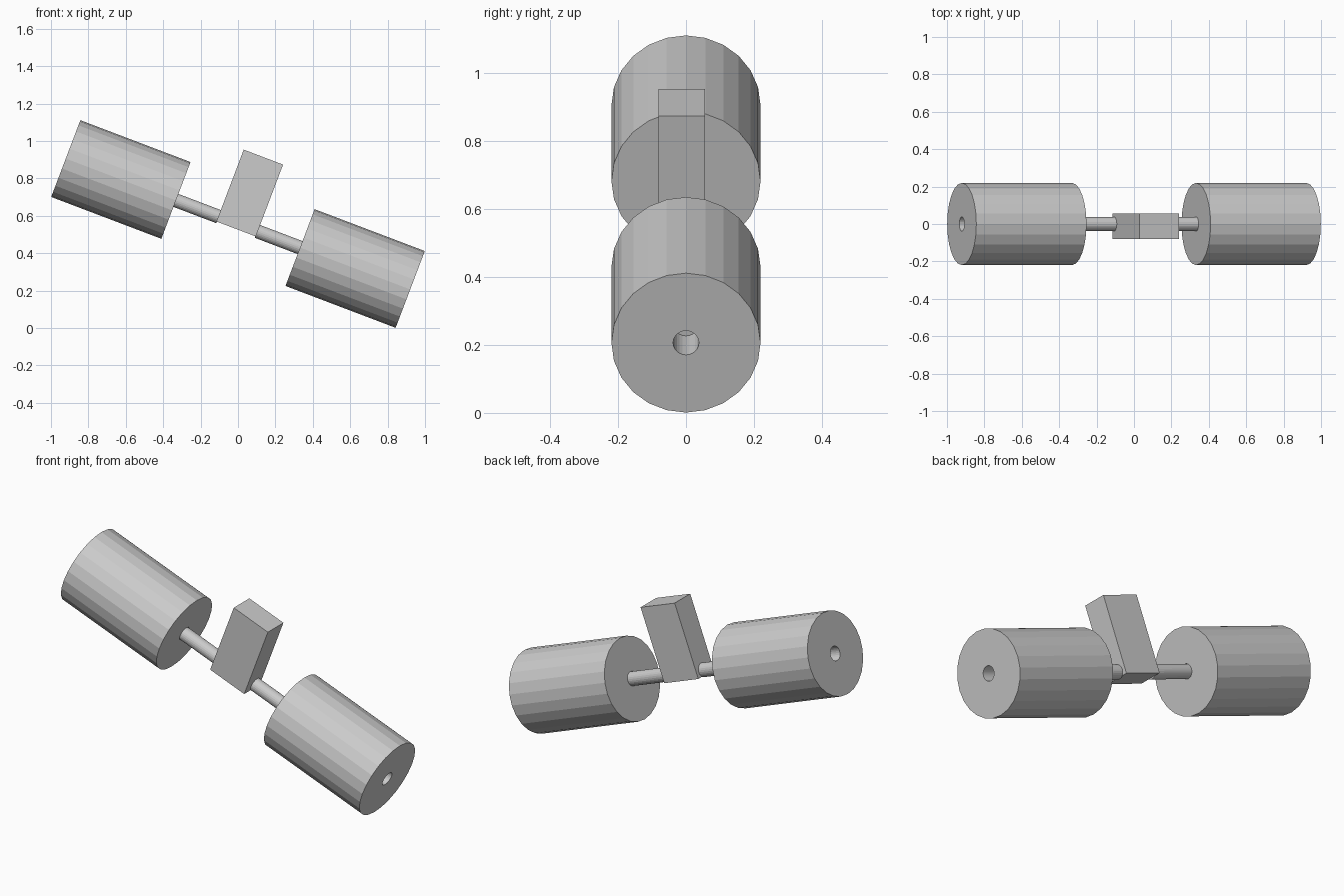
import bpy, bmesh
from math import radians, cos, sin, tau
from mathutils import Matrix

if "Cube" in bpy.data.objects:
    bpy.data.objects.remove(bpy.data.objects["Cube"])

SIDES = 24
# local x runs along the tilted shaft, local z is "up" on the tilted tool
TILT = Matrix.Translation((0, 0, 0.556)) @ Matrix.Rotation(radians(20.8), 4, 'Y')


def finish(name, bm):
    bmesh.ops.recalc_face_normals(bm, faces=bm.faces[:])
    bm.transform(TILT)
    mesh = bpy.data.meshes.new(name)
    bm.to_mesh(mesh)
    bm.free()
    obj = bpy.data.objects.new(name, mesh)
    bpy.context.collection.objects.link(obj)
    return obj


def lathe(name, profile, closed):
    """Revolve (x, radius) points about local x; open profiles get end caps."""
    bm = bmesh.new()
    rings = [[bm.verts.new((x, r * sin(tau * i / SIDES), r * cos(tau * i / SIDES)))
              for i in range(SIDES)] for x, r in profile]
    pairs = list(zip(rings, rings[1:]))
    if closed:
        pairs.append((rings[-1], rings[0]))
    else:
        bm.faces.new(rings[0])
        bm.faces.new(rings[-1])
    for a, b in pairs:
        for i in range(SIDES):
            j = (i + 1) % SIDES
            bm.faces.new((a[i], a[j], b[j], b[i]))
    return finish(name, bm)


for side, s in (("left", -1), ("right", 1)):
    # bored roller
    x0, x1 = s * 0.355, s * 0.985
    lathe(side + "_roller", [(x0, 0.038), (x0, 0.2195), (x1, 0.2195), (x1, 0.038)], True)
    # shaft, ending short of the outer face of the roller
    lathe(side + "_shaft", [(s * 0.11, 0.037), (s * 0.83, 0.037)], False)

# flat central handle block
bm = bmesh.new()
bmesh.ops.create_cube(bm, size=1, matrix=Matrix.Translation((0, -0.0125, 0.177))
                      @ Matrix.Diagonal((0.225, 0.137, 0.411, 1)))
finish("handle_block", bm)
